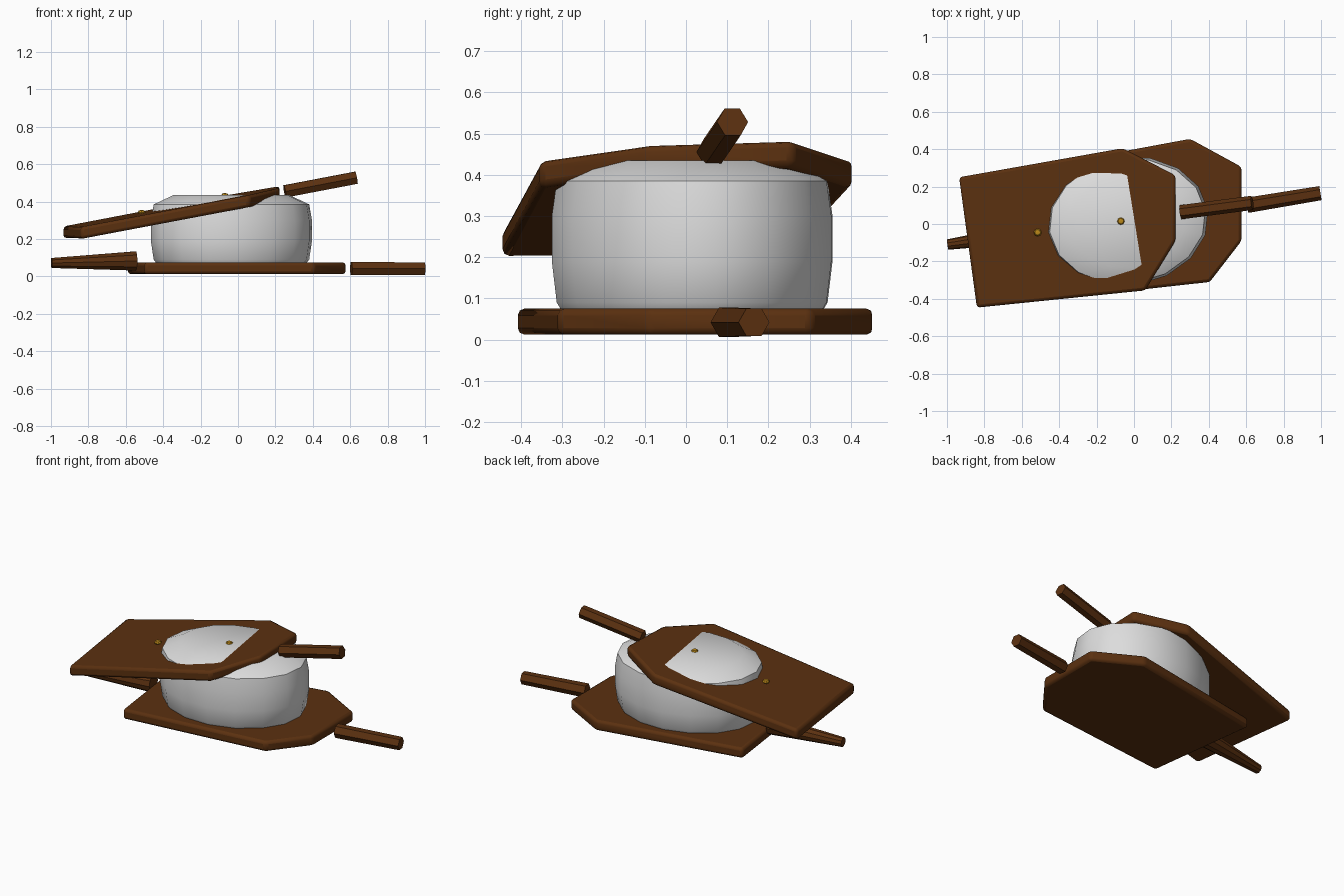
import bpy, bmesh, math
from mathutils import Vector, Matrix

cube = bpy.data.objects.get("Cube")
if cube:
    bpy.data.objects.remove(cube, do_unlink=True)


def material(name, rgb):
    m = bpy.data.materials.new(name)
    m.diffuse_color = (*rgb, 1)
    m.use_nodes = True
    m.node_tree.nodes["Principled BSDF"].inputs["Base Color"].default_value = (*rgb, 1)
    return m


wood = material("dark_wood", (0.105, 0.03, 0.005))
leather = material("pale_grey", (0.72, 0.72, 0.72))
brass = material("brass", (0.5, 0.25, 0.01))


def finish(name, bm, mat, angle=30, bevel=0):
    bmesh.ops.recalc_face_normals(bm, faces=bm.faces)
    mesh = bpy.data.meshes.new(name)
    bm.to_mesh(mesh)
    bm.free()
    mesh.materials.append(mat)
    ob = bpy.data.objects.new(name, mesh)
    bpy.context.collection.objects.link(ob)
    if bevel:
        mod = ob.modifiers.new("rounded_rim", 'BEVEL')
        mod.width, mod.segments = bevel, 2
        mod.limit_method = 'ANGLE'
    bpy.ops.object.select_all(action='DESELECT')
    ob.select_set(True)
    bpy.context.view_layer.objects.active = ob
    bpy.ops.object.shade_smooth_by_angle(angle=math.radians(angle))
    return ob


def board(name, outline, base, slope, thick):
    """Flat board from an outline, its underside following a sloped plane."""
    bm = bmesh.new()
    rings = []
    for lift in (0, thick):
        rings.append([bm.verts.new((x, y, base + lift + slope[0] * x + slope[1] * y))
                      for x, y in outline])
    low, high = rings
    bm.faces.new(low)
    bm.faces.new(high)
    for i in range(len(outline)):
        j = (i + 1) % len(outline)
        bm.faces.new((low[i], low[j], high[j], high[i]))
    return finish(name, bm, wood, 40, 0.016)


def rod(name, start, end, r1, r2, sides):
    """Straight or tapered bar between two points."""
    a, b = Vector(start), Vector(end)
    d = b - a
    bm = bmesh.new()
    bmesh.ops.create_cone(bm, cap_ends=True, segments=sides, radius1=r1, radius2=r2,
                          depth=d.length)
    # keep one corner pointing sideways so the top is flat
    z = d.normalized()
    x = Vector((0, 0, 1)).cross(z).normalized()
    y = z.cross(x)
    turn = Matrix((x, y, z)).transposed().to_4x4()
    phase = Matrix.Rotation(math.pi / 2, 4, 'Z')
    bmesh.ops.transform(bm, matrix=Matrix.Translation((a + b) / 2) @ turn @ phase,
                        verts=bm.verts)
    return finish(name, bm, wood, 30)


# Boards
board("lower_board", [(-0.59, 0.29), (0.3, 0.455), (0.575, 0.305), (0.575, -0.09),
                      (0.405, -0.31), (-0.5, -0.41)], 0.012, (0, 0), 0.063)
board("upper_board", [(-0.935, 0.25), (-0.06, 0.405), (0.222, 0.26), (0.222, -0.09),
                      (0.06, -0.355), (-0.84, -0.447)], 0.37, (0.186, 0.03), 0.064)

# Handles and nozzle
rod("lower_handle", (0.605, 0.10, 0.042), (0.997, 0.165, 0.042), 0.041, 0.038, 6)
rod("upper_handle", (0.25, 0.063, 0.455), (0.632, 0.113, 0.528), 0.038, 0.038, 6)
rod("nozzle", (-0.545, -0.045, 0.083), (-0.997, -0.11, 0.072), 0.054, 0.028, 10)

# Bag: stacked oval rings
bm = bmesh.new()
SIDES = 16
profile = [(0.93, 0.07), (0.965, 0.09), (1, 0.19), (1, 0.3), (0.965, 0.385), (0.72, 0.435)]
rings = []
for k, z in profile:
    ring = []
    for i in range(SIDES):
        t = math.tau * i / SIDES
        ring.append(bm.verts.new((0.435 * k * math.cos(t), 0.344 * k * math.sin(t), z)))
    rings.append(ring)
for a, b in zip(rings, rings[1:]):
    for i in range(SIDES):
        j = (i + 1) % SIDES
        bm.faces.new((a[i], a[j], b[j], b[i]))
bm.faces.new(rings[0])
bm.faces.new(rings[-1])
place = Matrix.Translation((-0.035, 0.015, 0)) @ Matrix.Rotation(math.radians(8), 4, 'Z')
bmesh.ops.transform(bm, matrix=place, verts=bm.verts)
finish("bag", bm, leather, 35)

# Studs
for name, pos in (("rear_stud", (-0.515, -0.045, 0.343)), ("middle_stud", (-0.07, 0.015, 0.433))):
    bm = bmesh.new()
    bmesh.ops.create_uvsphere(bm, u_segments=8, v_segments=4, radius=0.021)
    bmesh.ops.transform(bm, matrix=Matrix.Translation(pos) @ Matrix.Diagonal((1, 1, 0.65, 1)),
                        verts=bm.verts)
    finish(name, bm, brass, 30)
